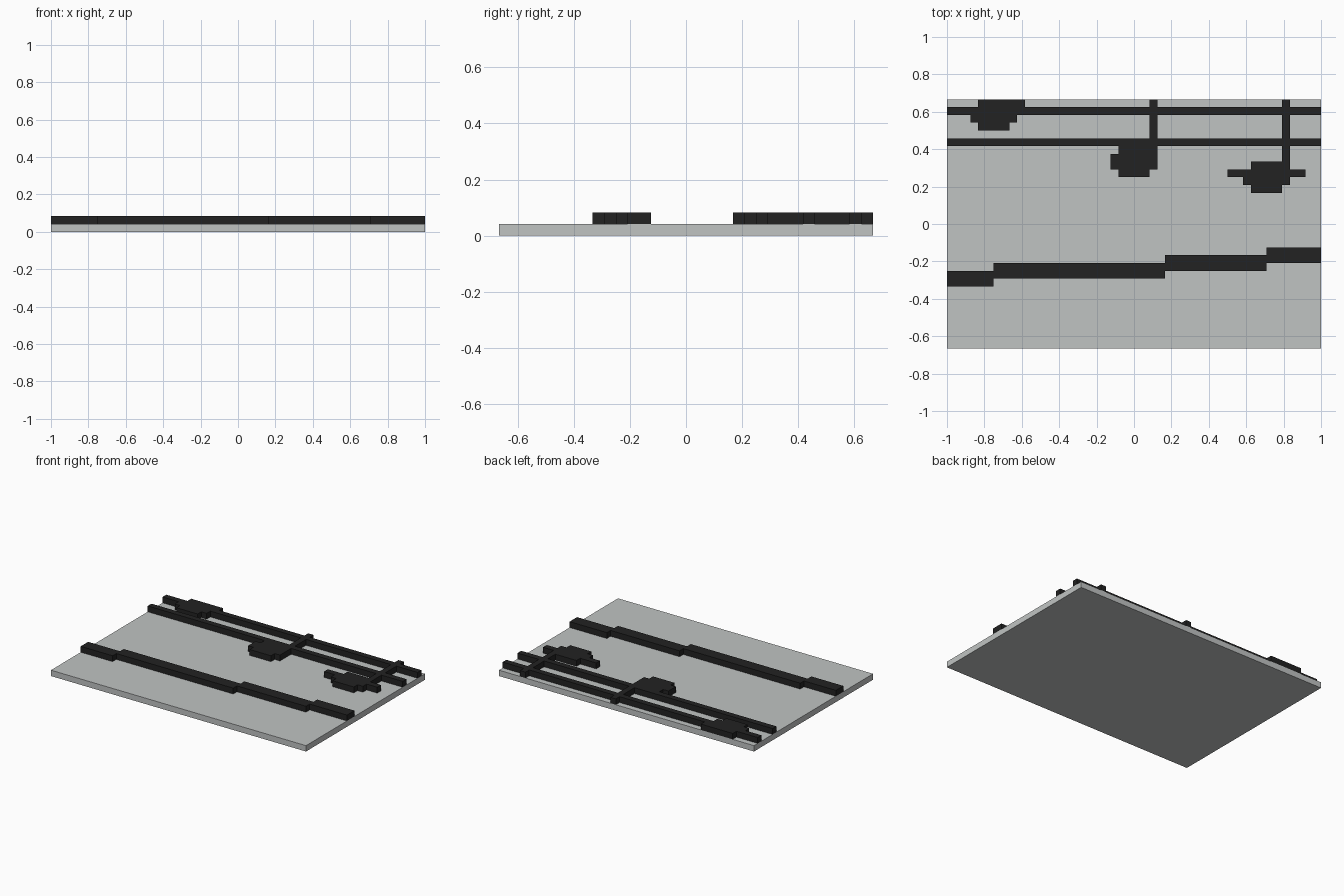
import bpy, bmesh

cube = bpy.data.objects.get("Cube")
if cube:
    bpy.data.objects.remove(cube, do_unlink=True)

U = 1 / 24            # one grid cell
COLS, ROWS = 48, 32


def material(name, rgb):
    m = bpy.data.materials.new(name)
    m.use_nodes = True
    m.diffuse_color = (*rgb, 1)
    bsdf = next(n for n in m.node_tree.nodes if n.type == 'BSDF_PRINCIPLED')
    bsdf.inputs["Base Color"].default_value = (*rgb, 1)
    return m


def raised_shape(name, rects, z, height, mat):
    """Merge grid rectangles (x0, x1, y0, y1) into one flat-topped solid."""
    cells = {(i, j) for x0, x1, y0, y1 in rects
             for i in range(x0, x1) for j in range(y0, y1)}
    bm = bmesh.new()
    corners = {}

    def corner(i, j):
        if (i, j) not in corners:
            corners[i, j] = bm.verts.new(((i - COLS / 2) * U, (j - ROWS / 2) * U, z))
        return corners[i, j]

    for i, j in sorted(cells):
        bm.faces.new([corner(i, j), corner(i + 1, j), corner(i + 1, j + 1), corner(i, j + 1)])
    top = bmesh.ops.extrude_face_region(bm, geom=bm.faces[:])["geom"]
    bmesh.ops.translate(bm, vec=(0, 0, height),
                        verts=[v for v in top if isinstance(v, bmesh.types.BMVert)])
    bmesh.ops.recalc_face_normals(bm, faces=bm.faces[:])
    bmesh.ops.dissolve_limit(bm, angle_limit=0.01, verts=bm.verts[:], edges=bm.edges[:])
    mesh = bpy.data.meshes.new(name)
    bm.to_mesh(mesh)
    bm.free()
    mesh.materials.append(mat)
    ob = bpy.data.objects.new(name, mesh)
    bpy.context.collection.objects.link(ob)
    return ob


grey = material("light grey", (0.53, 0.55, 0.545))
black = material("charcoal", (0.016, 0.016, 0.016))

# Base plate
raised_shape("base_plate", [(0, COLS, 0, ROWS)], 0, U, grey)

# Stepped strip across the front half
steps = [0, 6, 28, 41, COLS]
strip = [(a, b, 8 + n, 10 + n) for n, (a, b) in enumerate(zip(steps, steps[1:]))]
raised_shape("stepped_strip", strip, U, U, black)

# Long rails, cross branches and the three blocky patches they join
rails = [(0, COLS, j, j + 1) for j in (26, 30)]
branches = [(26, 27, 25, ROWS), (43, 44, 23, ROWS)]
corner_patch = [(4, 10, 30, 32), (3, 9, 29, 30), (4, 8, 28, 29)]
middle_patch = [(22, 27, 25, 26), (21, 27, 23, 25), (22, 26, 22, 23)]
side_patch = [(39, 44, 23, 24), (36, 46, 22, 23), (38, 44, 21, 22), (39, 43, 20, 21)]
raised_shape("rail_network", rails + branches + corner_patch + middle_patch + side_patch,
             U, U, black)
